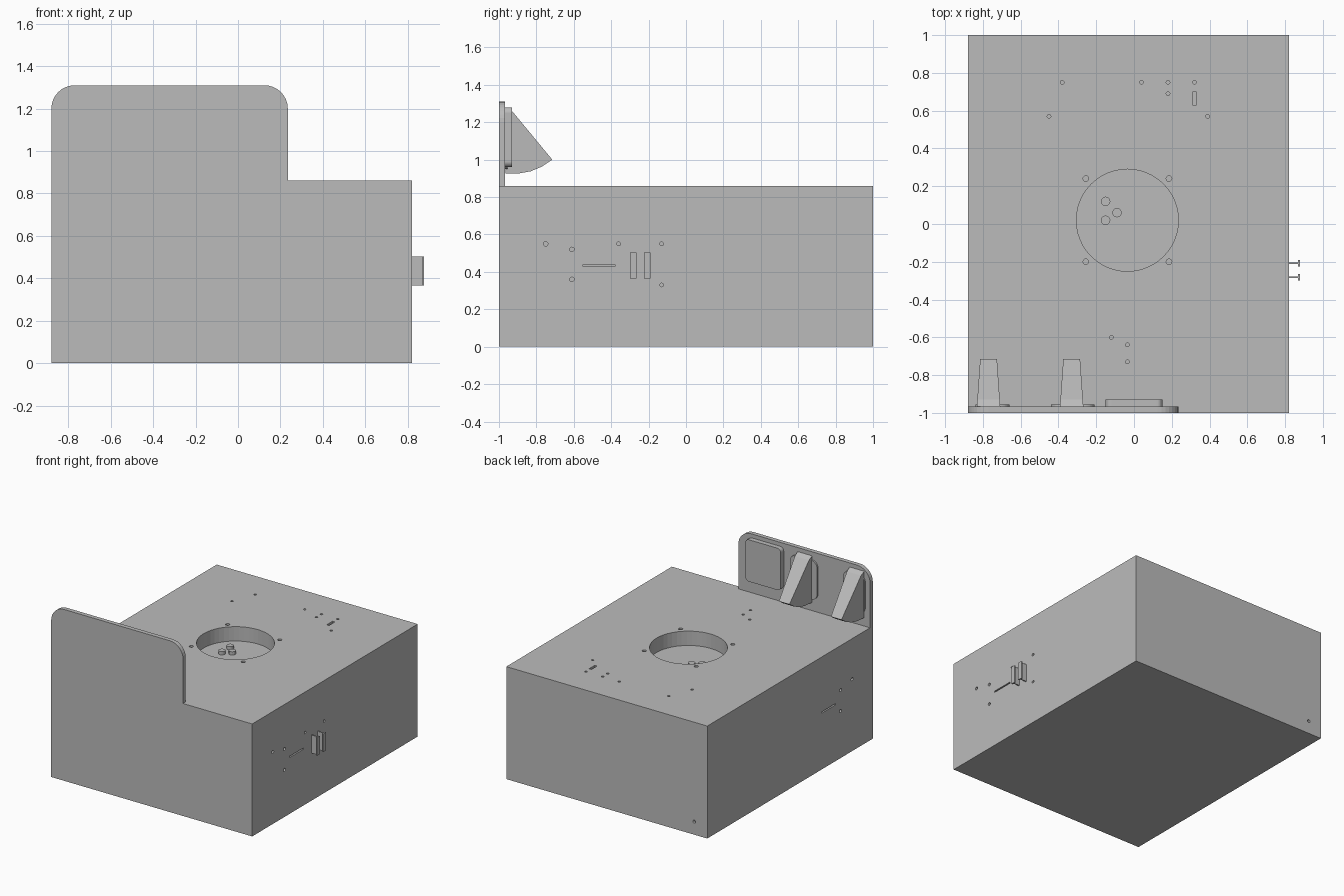
import bpy, bmesh, math
from mathutils import Matrix, Vector

cube = bpy.data.objects.get("Cube")
if cube:
    bpy.data.objects.remove(cube, do_unlink=True)

grey = bpy.data.materials.new("plain grey")
grey.use_nodes = True
grey.diffuse_color = (0.5, 0.5, 0.5, 1)
grey.node_tree.nodes["Principled BSDF"].inputs["Base Color"].default_value = (0.5, 0.5, 0.5, 1)


def finish(name, bm):
    bmesh.ops.recalc_face_normals(bm, faces=bm.faces)
    mesh = bpy.data.meshes.new(name)
    bm.to_mesh(mesh)
    bm.free()
    mesh.materials.append(grey)
    ob = bpy.data.objects.new(name, mesh)
    bpy.context.collection.objects.link(ob)
    return ob


def add_box(bm, lo, hi):
    lo, hi = Vector(lo), Vector(hi)
    m = Matrix.Translation((lo + hi) / 2) @ Matrix.Diagonal((*(hi - lo), 1))
    bmesh.ops.create_cube(bm, size=1, matrix=m)


def add_disc(bm, centre, radius, depth, axis="Z", sides=12):
    turn = {"X": Matrix.Rotation(math.pi / 2, 4, "Y"),
            "Y": Matrix.Rotation(math.pi / 2, 4, "X"), "Z": Matrix()}[axis]
    bmesh.ops.create_cone(bm, cap_ends=True, segments=sides, radius1=radius, radius2=radius,
                          depth=depth, matrix=Matrix.Translation(centre) @ turn)


def box(name, lo, hi):
    bm = bmesh.new()
    add_box(bm, lo, hi)
    return finish(name, bm)


def rounded_plate(name, x0, x1, z0, z1, y0, y1, r, corners):
    """Upright plate; corners lists the rounded ones as (x side, z side)."""
    bm = bmesh.new()
    pts = []
    for i, (sx, sz) in enumerate([(1, 1), (-1, 1), (-1, -1), (1, -1)]):
        cx, cz = (x1 if sx > 0 else x0), (z1 if sz > 0 else z0)
        if (sx, sz) in corners:
            for k in range(9):
                a = (i + k / 8) * math.pi / 2
                pts.append((cx - sx * r + r * math.cos(a), cz - sz * r + r * math.sin(a)))
        else:
            pts.append((cx, cz))
    face = bm.faces.new([bm.verts.new((x, y0, z)) for x, z in pts])
    ext = bmesh.ops.extrude_face_region(bm, geom=[face])
    for v in ext["geom"]:
        if isinstance(v, bmesh.types.BMVert):
            v.co.y = y1
    return finish(name, bm)


def cut(target, bm):
    cutter = finish("cutter", bm)
    mod = target.modifiers.new("cut", "BOOLEAN")
    mod.operation, mod.solver, mod.object = "DIFFERENCE", "EXACT", cutter
    bpy.context.view_layer.update()
    dg = bpy.context.evaluated_depsgraph_get()
    mesh = bpy.data.meshes.new_from_object(target.evaluated_get(dg))
    target.modifiers.clear()
    target.data = mesh
    bpy.data.objects.remove(cutter, do_unlink=True)


LEFT, RIGHT, TOP = 0.82, -0.88, 0.86
HUB = Vector((-0.035, 0.02, 0))

# Main case
case = box("case", (RIGHT, -1, 0), (LEFT, 1, TOP))

# Round well in the lid
bm = bmesh.new()
add_disc(bm, HUB + Vector((0, 0, TOP)), 0.27, 0.22, sides=48)
cut(case, bm)

# Screw ears around the well and small holes in the lid
bm = bmesh.new()
for sx in (-1, 1):
    for sy in (-1, 1):
        add_disc(bm, HUB + Vector((sx * 0.22, sy * 0.22, TOP)), 0.015, 0.06)
for x, y in [(-0.38, 0.75), (0.04, 0.75), (0.18, 0.75), (0.32, 0.75), (0.18, 0.69),
             (-0.45, 0.57), (0.39, 0.57), (-0.12, -0.6), (-0.035, -0.64), (-0.035, -0.73)]:
    add_disc(bm, (x, y, TOP), 0.01, 0.04)
add_box(bm, (0.31, 0.63, TOP - 0.02), (0.33, 0.7, TOP + 0.02))
cut(case, bm)

# Matching holes in both side walls, and one in the back
bm = bmesh.new()
for x in (LEFT, RIGHT):
    for y, z in [(-0.75, 0.55), (-0.61, 0.52), (-0.61, 0.36)]:
        add_disc(bm, (x, y, z), 0.012, 0.04, "X")
    add_box(bm, (x - 0.02, -0.55, 0.43), (x + 0.02, -0.38, 0.44))
for y, z in [(-0.36, 0.55), (-0.13, 0.55), (-0.13, 0.33)]:
    add_disc(bm, (LEFT, y, z), 0.01, 0.04, "X")
add_disc(bm, (-0.77, 1, 0.1), 0.012, 0.04, "Y")
cut(case, bm)

# Small raised bosses on the well floor
bm = bmesh.new()
for x, y in [(-0.15, 0.12), (-0.15, 0.02), (-0.09, 0.06)]:
    add_disc(bm, (x, y, TOP - 0.1), 0.025, 0.03)
finish("well_bosses", bm)

# Tall front panel rising above the case
rounded_plate("front_panel", RIGHT, 0.235, 0.84, 1.31, -1, -0.967, 0.11, [(1, 1), (-1, 1)])

# Pads on the back of the panel
ALL = [(1, 1), (-1, 1), (-1, -1), (1, -1)]
rounded_plate("square_pad", -0.15, 0.15, 0.96, 1.28, -0.967, -0.93, 0.03, ALL)
for name, x0, x1 in [("middle_pad", -0.44, -0.21), ("end_pad", -0.84, -0.66)]:
    rounded_plate(name, x0, x1, 0.95, 1.25, -0.967, -0.955, 0.05, ALL)

# Tapered wedges projecting from the panel
PROFILE = [(-0.965, 1.28), (-0.93, 1.26), (-0.715, 1.0), (-0.77, 0.963),
           (-0.83, 0.938), (-0.89, 0.927), (-0.965, 0.925)]
for name, cx in [("end_wedge", -0.77), ("middle_wedge", -0.33)]:
    bm = bmesh.new()
    rings = []
    for s in (-1, 1):
        rings.append([bm.verts.new((cx + s * (0.062 - 0.07 * (y + 0.965)), y, z)) for y, z in PROFILE])
        bm.faces.new(rings[-1])
    for i in range(len(PROFILE)):
        j = (i + 1) % len(PROFILE)
        bm.faces.new((rings[0][i], rings[0][j], rings[1][j], rings[1][i]))
    finish(name, bm)

# Pair of hooked tabs on the left wall
for name, y in [("front_tab", -0.282), ("rear_tab", -0.207)]:
    bm = bmesh.new()
    add_box(bm, (LEFT - 0.01, y - 0.004, 0.365), (0.872, y + 0.004, 0.503))
    add_box(bm, (0.868, y - 0.017, 0.365), (0.878, y + 0.017, 0.503))
    finish(name, bm)
